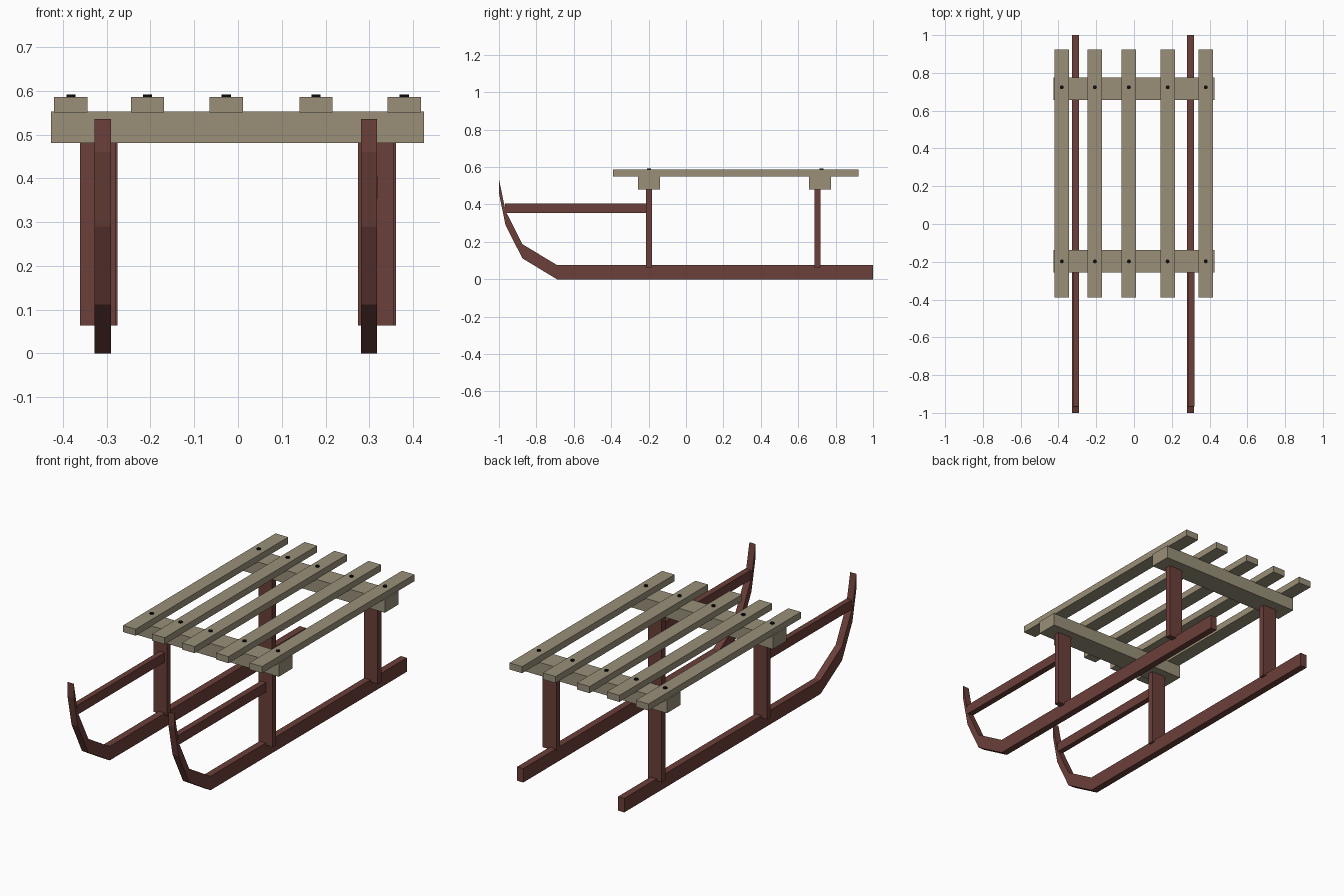
import bpy, bmesh

if "Cube" in bpy.data.objects:
    bpy.data.objects.remove(bpy.data.objects["Cube"])


def material(name, rgb):
    m = bpy.data.materials.new(name)
    m.diffuse_color = (*rgb, 1)
    m.use_nodes = True
    m.node_tree.nodes["Principled BSDF"].inputs["Base Color"].default_value = m.diffuse_color
    return m


wood = material("pale_wood", (0.32, 0.28, 0.19))
red = material("dark_red", (0.147, 0.05, 0.041))
black = material("black", (0.004, 0.004, 0.004))


def finish(name, bm, mat):
    bmesh.ops.recalc_face_normals(bm, faces=bm.faces)
    me = bpy.data.meshes.new(name)
    bm.to_mesh(me)
    bm.free()
    me.materials.append(mat)
    ob = bpy.data.objects.new(name, me)
    bpy.context.collection.objects.link(ob)
    return ob


def box(name, x, y, z, mat):
    bm = bmesh.new()
    bmesh.ops.create_cube(bm, size=1)
    for v in bm.verts:
        v.co = [r[0] if c < 0 else r[1] for c, r in zip(v.co, (x, y, z))]
    return finish(name, bm, mat)


def runner(name, x0, x1):
    # ski path (y, z) along the underside, thickened straight up
    path = [(1, 0), (-0.69, 0), (-0.875, 0.112), (-0.965, 0.29), (-1, 0.46)]
    bm = bmesh.new()
    rings = [[bm.verts.new((x, y, z + h)) for x, h in
              ((x0, 0), (x1, 0), (x1, 0.076), (x0, 0.076))] for y, z in path]
    for a, b in zip(rings, rings[1:]):
        for i in range(4):
            j = (i + 1) % 4
            bm.faces.new((a[i], a[j], b[j], b[i]))
    bm.faces.new(rings[0])
    bm.faces.new(rings[-1])
    return finish(name, bm, red)


# runners and the rails joining their tips to the front legs
runner("left_runner", -0.328, -0.290)
runner("right_runner", 0.281, 0.318)
box("left_rail", (-0.322, -0.292), (-0.967, -0.2), (0.353, 0.405), red)
box("right_rail", (0.286, 0.319), (-0.967, -0.2), (0.353, 0.405), red)

# legs and crossbars
for end, y in (("front", -0.198), ("back", 0.703)):
    dx = 0.0 if end == "front" else 0.004
    box(end + "_left_leg", (-0.361 + dx, -0.279 + dx),
        (y - 0.016, y + 0.016), (0.064, 0.49), red)
    box(end + "_right_leg", (0.274 + dx, 0.357 + dx),
        (y - 0.016, y + 0.016), (0.064, 0.49), red)
for end, y in (("front", -0.197), ("back", 0.716)):
    box(end + "_crossbar", (-0.427, 0.425),
        (y - 0.059, y + 0.059), (0.481, 0.553), wood)

# seat slats with two bolts each
for i, x in enumerate((-0.382, -0.207, -0.027, 0.178, 0.380), 1):
    box(f"seat_slat_{i}", (x - 0.038, x + 0.038), (-0.39, 0.923), (0.55, 0.586), wood)
    for end, y in (("front", -0.198), ("back", 0.724)):
        bm = bmesh.new()
        bmesh.ops.create_cone(bm, cap_ends=True, segments=12, radius1=0.0105,
                              radius2=0.0105, depth=0.012)
        bmesh.ops.translate(bm, verts=bm.verts, vec=(x, y, 0.586))
        finish(f"{end}_bolt_{i}", bm, black)
